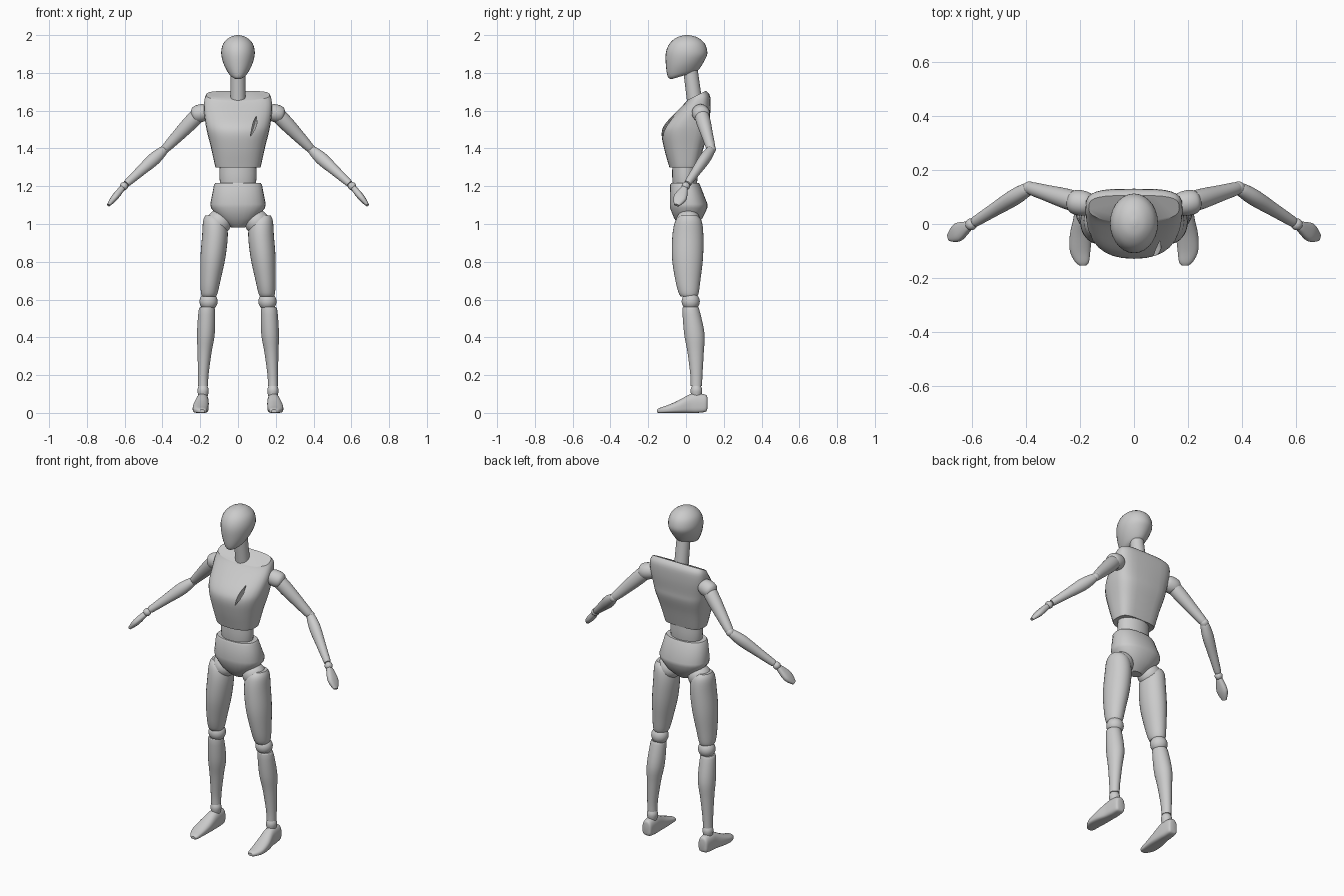
import bpy, bmesh, math
from mathutils import Vector

X, Y, Z = Vector((1, 0, 0)), Vector((0, 1, 0)), Vector((0, 0, 1))
SIDES = 28


def spow(c, n):
    return math.copysign(abs(c) ** (2 / n), c)


def smooth_sections(secs, steps):
    """Catmull-Rom interpolation between cross-sections."""
    out = []
    for i in range(len(secs) - 1):
        p = [secs[min(max(i + k, 0), len(secs) - 1)] for k in (-1, 0, 1, 2)]
        for k in range(steps):
            t = k / steps
            out.append([b + 0.5 * t * (c - a + t * (2*a - 5*b + 4*c - d + t * (3*(b - c) + d - a)))
                        for a, b, c, d in zip(*p)])
    return out + [secs[-1]]


def loft(name, secs, u=X, v=Y, n=(2, 2), steps=4):
    """Skin sections (x, y, z, ru, rv, tilt); n = squareness of the -v and +v halves."""
    secs = [tuple(s) + (0,) * (6 - len(s)) for s in secs]
    bm = bmesh.new()
    rings = []
    for x, y, z, ru, rv, tilt in smooth_sections(secs, steps):
        ring = []
        for i in range(SIDES):
            a = 2 * math.pi * i / SIDES
            e = n[1] if math.sin(a) > 0 else n[0]
            dv = rv * spow(math.sin(a), e)
            ring.append(bm.verts.new(Vector((x, y, z)) + u * ru * spow(math.cos(a), e)
                                     + v * dv + Z * tilt * dv))
        rings.append(ring)
    for a, b in zip(rings, rings[1:]):
        for i in range(SIDES):
            j = (i + 1) % SIDES
            bm.faces.new((a[i], a[j], b[j], b[i]))
    bm.faces.new(rings[0])
    bm.faces.new(rings[-1])
    bmesh.ops.recalc_face_normals(bm, faces=bm.faces)
    me = bpy.data.meshes.new(name)
    bm.to_mesh(me)
    bm.free()
    ob = bpy.data.objects.new(name, me)
    bpy.context.collection.objects.link(ob)
    return ob


def limb(name, a, b, radii, n=(2, 2)):
    """Loft along a straight axis a-b from (t, ru, rv) entries."""
    a, b = Vector(a), Vector(b)
    d = (b - a).normalized()
    u = d.cross(Y).normalized()
    return loft(name, [(*a.lerp(b, t), ru, rv) for t, ru, rv in radii], u, d.cross(u), n)


def ball(name, loc, r):
    bpy.ops.mesh.primitive_uv_sphere_add(segments=28, ring_count=16, radius=r, location=loc)
    bpy.context.object.name = name


# head and neck
loft("head", [(0, -.015, 1.785, .03, .062, .3), (0, -.013, 1.80, .05, .083, .25),
              (0, -.004, 1.85, .077, .102, .15), (0, .003, 1.905, .089, .11),
              (0, .006, 1.955, .078, .093), (0, .006, 1.988, .045, .054),
              (0, .006, 2.0, .008, .01)])
limb("neck", (0, .047, 1.64), (0, .02, 1.84), [(0, .04, .04), (1, .038, .038)])

# chest: flat back, rounded front, sloping top
chest = loft("chest", [(0, -.012, 1.30, .118, .076), (0, -.012, 1.31, .122, .079),
                       (0, -.012, 1.40, .142, .104), (0, -.006, 1.48, .162, .123),
                       (0, .006, 1.53, .172, .116), (0, .038, 1.60, .18, .092, .1),
                       (0, .058, 1.655, .178, .07, .3), (0, .056, 1.68, .168, .05, .5)],
             n=(2.3, 3.6))
# small slit in the chest
cut = loft("slit_cutter", [(.066, -.09, 1.465, .001, .05), (.08, -.085, 1.50, .011, .05),
                           (.09, -.08, 1.535, .011, .05), (.096, -.07, 1.57, .001, .05)], steps=1)
cut.hide_render = True
mod = chest.modifiers.new("slit", 'BOOLEAN')
mod.operation, mod.object, mod.solver = 'DIFFERENCE', cut, 'EXACT'
bpy.context.view_layer.objects.active = chest
bpy.ops.object.modifier_apply(modifier=mod.name)
bpy.data.objects.remove(cut)

# waist and pelvis
loft("waist", [(0, -.006, 1.19, .092, .062), (0, -.006, 1.25, .098, .067),
               (0, -.006, 1.32, .096, .066)])
loft("pelvis", [(0, -.005, 1.217, .12, .073), (0, -.005, 1.207, .127, .079),
                (0, .014, 1.105, .147, .1), (0, .014, 1.085, .143, .099),
                (0, .012, 1.03, .1, .075), (0, .01, .995, .055, .045),
                (0, .01, .982, .035, .03)], n=(2.3, 2.3), steps=1)

for s, side in ((1, "left"), (-1, "right")):
    # legs
    ball("hip_" + side, (s * .1, .012, 1.01), .066)
    loft("thigh_" + side, [(s * .138, .015, 1.045, .035, .045, 0), (s * .125, .013, 1.015, .06, .07),
                           (s * .122, .01, .94, .068, .082), (s * .133, .008, .82, .066, .082),
                           (s * .146, .01, .70, .053, .066), (s * .152, .014, .635, .044, .053),
                           (s * .153, .016, .615, .036, .042)])
    ball("knee_" + side, (s * .156, .025, .59), .048)
    loft("shin_" + side, [(s * .164, .026, .56, .032, .036), (s * .165, .026, .545, .043, .045),
                          (s * .17, .044, .42, .047, .054), (s * .177, .051, .32, .037, .043),
                          (s * .184, .055, .2, .028, .032), (s * .185, .055, .142, .027, .03)])
    loft("ankle_" + side, [(s * .185, .055, .145, .022, .022), (s * .185, .055, .12, .03, .031),
                           (s * .185, .055, .085, .024, .026)])
    loft("foot_" + side, [(s * .186, .113, .052, .018, .03), (s * .187, .104, .051, .029, .045),
                          (s * .188, .06, .052, .033, .052), (s * .19, .02, .049, .035, .049),
                          (s * .197, -.04, .033, .041, .033), (s * .2, -.1, .02, .038, .02),
                          (s * .193, -.14, .013, .026, .013), (s * .19, -.154, .01, .012, .008)],
         u=X, v=Z, n=(4, 2.3))
    # arms
    elbow, wrist = (s * .388, .134, 1.395), (s * .6, .002, 1.205)
    limb("shoulder_" + side, (s * .155, .072, 1.597), (s * .245, .085, 1.575),
         [(0, .03, .03), (.2, .043, .043), (.55, .047, .047), (.85, .04, .04), (1, .02, .02)])
    limb("upper_arm_" + side, (s * .205, .08, 1.585), elbow,
         [(0, .03, .03), (.06, .039, .038), (.3, .039, .037), (.65, .032, .03),
          (.93, .025, .025), (1, .02, .02)])
    ball("elbow_" + side, elbow, .024)
    limb("forearm_" + side, elbow, wrist,
         [(0, .02, .02), (.07, .027, .026), (.28, .034, .03), (.6, .027, .025),
          (.92, .02, .02), (.96, .017, .017)])
    ball("wrist_" + side, (s * .604, -.001, 1.2), .022)
    limb("hand_" + side, (s * .61, -.005, 1.193), (s * .686, -.05, 1.1),
         [(0, .012, .015), (.1, .016, .02), (.5, .018, .034), (.75, .015, .03), (1, .008, .014)],
         n=(2.6, 2.6))

# smooth shading with sharp rims
bpy.ops.object.select_all(action='SELECT')
bpy.ops.object.shade_smooth_by_angle(angle=math.radians(32))
